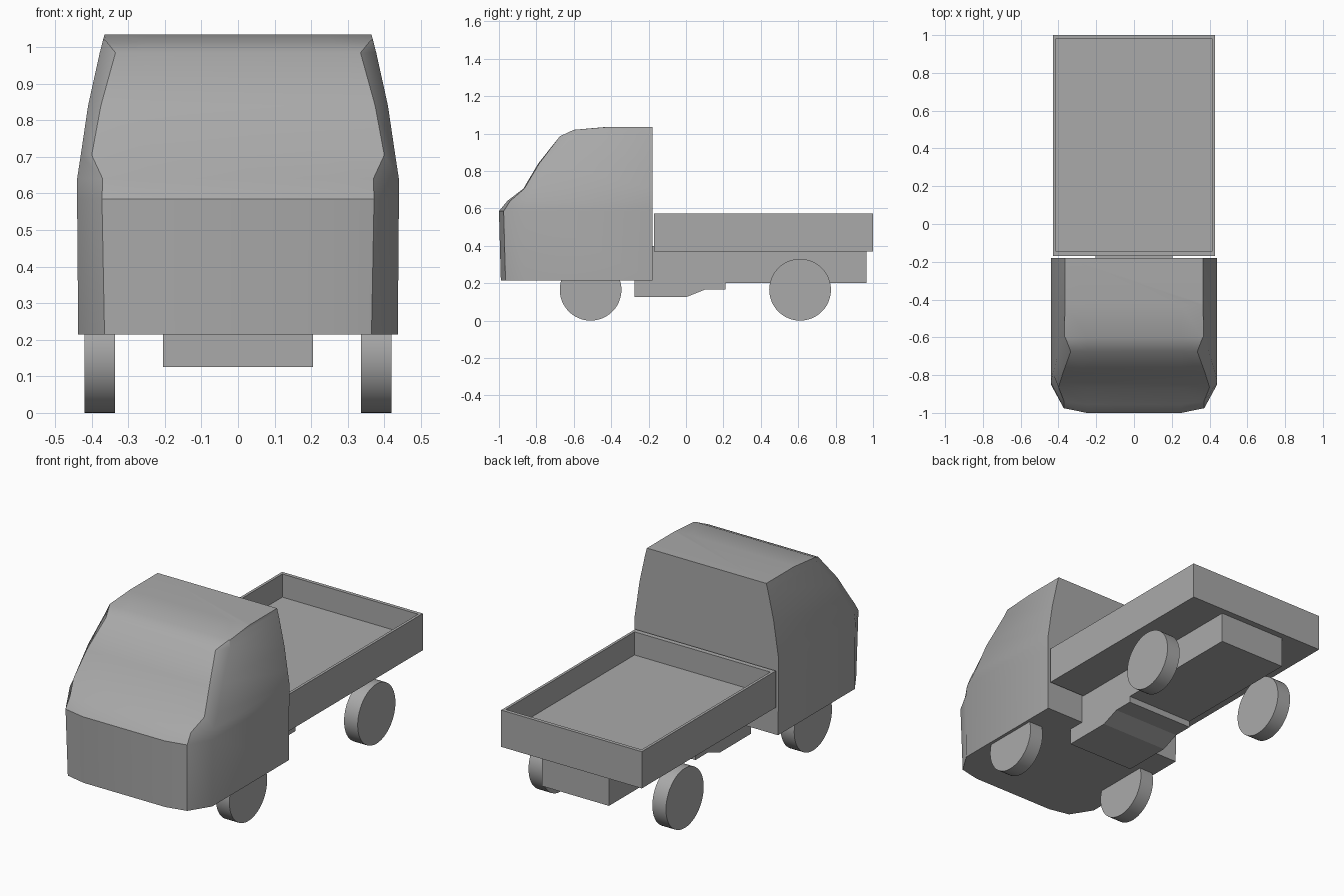
import bpy, bmesh, math

cube = bpy.data.objects.get("Cube")
if cube:
    bpy.data.objects.remove(cube, do_unlink=True)

grey = bpy.data.materials.new("plain_grey")
grey.use_nodes = True
COLOUR = (0.4, 0.4, 0.4, 1)
grey.diffuse_color = COLOUR
grey.node_tree.nodes["Principled BSDF"].inputs["Base Color"].default_value = COLOUR


def finish(name, bm, smooth=None):
    """Turn a bmesh into a named grey object, optionally smooth shaded."""
    bmesh.ops.recalc_face_normals(bm, faces=bm.faces)
    mesh = bpy.data.meshes.new(name)
    bm.to_mesh(mesh)
    bm.free()
    mesh.materials.append(grey)
    obj = bpy.data.objects.new(name, mesh)
    bpy.context.collection.objects.link(obj)
    if smooth:
        bpy.ops.object.select_all(action='DESELECT')
        obj.select_set(True)
        bpy.context.view_layer.objects.active = obj
        bpy.ops.object.shade_smooth_by_angle(angle=math.radians(smooth))
    return obj


def loft(rings):
    """Skin a stack of closed rings and cap both ends."""
    bm = bmesh.new()
    loops = [[bm.verts.new(p) for p in ring] for ring in rings]
    for a, b in zip(loops, loops[1:]):
        for i in range(len(a)):
            j = (i + 1) % len(a)
            bm.faces.new((a[i], a[j], b[j], b[i]))
    bm.faces.new(loops[0][::-1])
    bm.faces.new(loops[-1])
    return bm


# Cab: horizontal slices (height, half width, side end, corner x, corner y, nose y)
BACK, NOSE_X = -0.18, 0.25
slices = [
    (0.215, 0.437, -0.85, 0.365, -0.965, -0.99),
    (0.585, 0.44, -0.85, 0.372, -0.975, -1.0),
    (0.64, 0.44, -0.84, 0.37, -0.94, -0.955),
    (0.705, 0.43, -0.79, 0.40, -0.865, -0.87),
    (0.84, 0.41, -0.72, 0.375, -0.785, -0.79),
    (0.985, 0.378, -0.61, 0.335, -0.675, -0.675),
    (1.02, 0.369, -0.595, 0.364, -0.60, -0.60),
    (1.035, 0.365, -0.42, 0.362, -0.43, -0.43),
]
rings = []
for z, w, side_y, cx, cy, nose_y in slices:
    half = [(w, BACK), (w, side_y), (cx, cy), (NOSE_X, nose_y)]
    outline = half + [(-x, y) for x, y in reversed(half)]
    rings.append([(x, y, z) for x, y in outline])
finish("cab", loft(rings), 35)

# Chassis: side profile extruded across the width
profile = [(-0.275, 0.125), (0, 0.125), (0.1, 0.165), (0.21, 0.165), (0.21, 0.2),
           (0.965, 0.2), (0.965, 0.375), (-0.17, 0.375), (-0.17, 0.4), (-0.275, 0.4)]
finish("chassis", loft([[(x, y, z) for y, z in profile] for x in (-0.205, 0.205)]))


# Cargo bed: open tray made of nested outlines
def rectangle(x, y0, y1, z):
    return [(x, y0, z), (x, y1, z), (-x, y1, z), (-x, y0, z)]


finish("cargo_bed", loft([
    rectangle(0.43, -0.17, 1.0, 0.37),
    rectangle(0.43, -0.17, 1.0, 0.573),
    rectangle(0.415, -0.143, 0.98, 0.573),
    rectangle(0.415, -0.143, 0.98, 0.445),
]))

# Wheels: plain discs
RADIUS, SIDES = 0.165, 48
for axle, y in (("front", -0.51), ("rear", 0.61)):
    for side, sign in (("left", 1), ("right", -1)):
        discs = []
        for x in (0.337, 0.42):
            angles = [math.tau * i / SIDES for i in range(SIDES)]
            discs.append([(sign * x, y + RADIUS * math.cos(a), RADIUS + RADIUS * math.sin(a))
                          for a in angles])
        finish(f"{axle}_{side}_wheel", loft(discs), 30)
